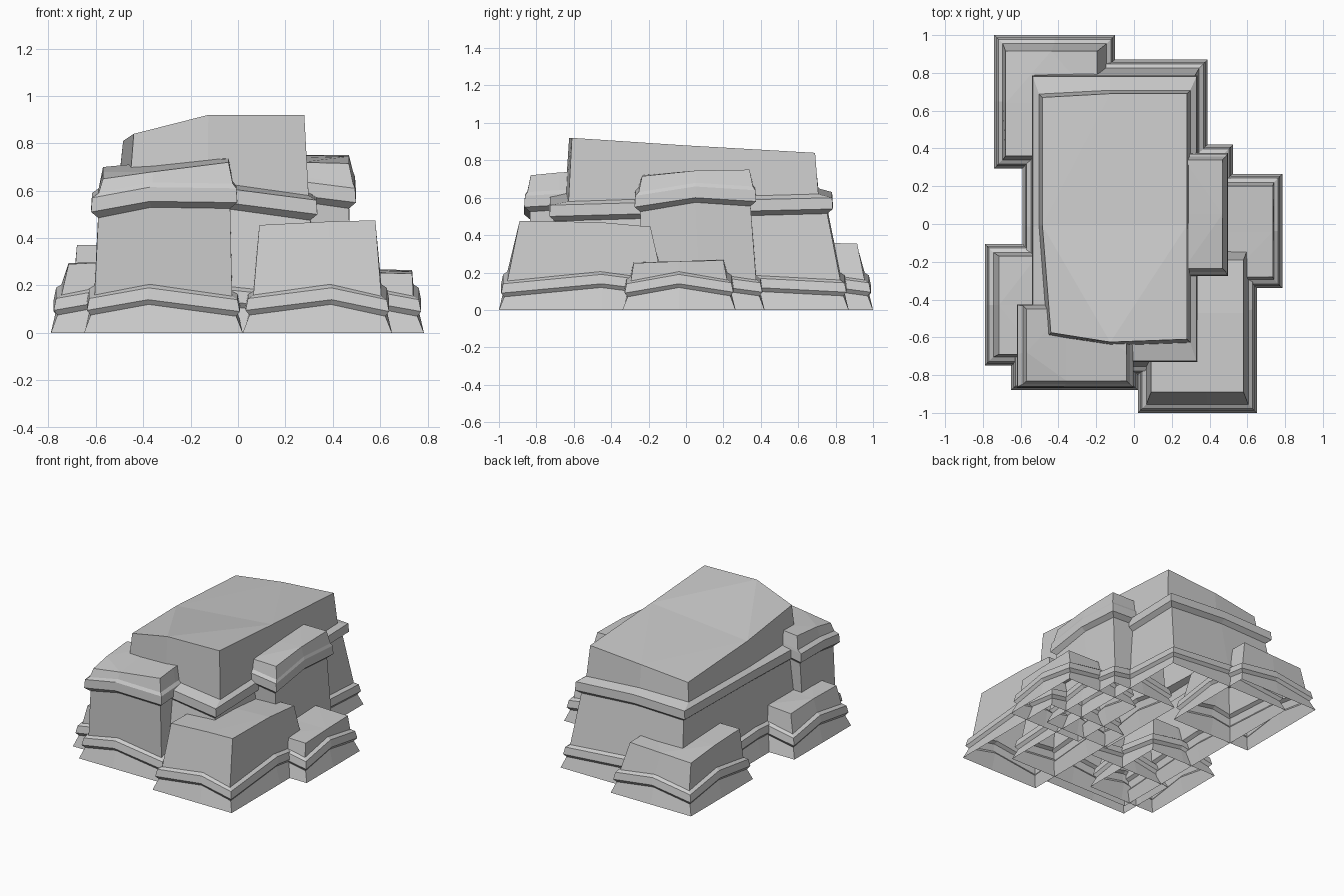
import bpy, bmesh

if "Cube" in bpy.data.objects:
    bpy.data.objects.remove(bpy.data.objects["Cube"])

# point order round a ring: front-left, front, front-right, right, back-right, back, back-left, left
LOW_WAVE = (0, .045, -.005, .045, 0, .04, -.005, .045)


def ring(rect, heights, f=0.5):
    """Rectangle with one extra point on each side."""
    x0, x1, y0, y1 = rect
    xm, ym = x0 + (x1 - x0) * f, y0 + (y1 - y0) * f
    xy = [(x0, y0), (xm, y0), (x1, y0), (x1, ym), (x1, y1), (xm, y1), (x0, y1), (x0, ym)]
    return [(x, y, z) for (x, y), z in zip(xy, heights)]


def inset(rect, d):
    return (rect[0] + d, rect[1] - d, rect[2] + d, rect[3] - d)


def wavy(z, wave, k=1.0):
    return [z + w * k for w in wave]


def rock(name, base, top, top_z, f=0.5, ledge=None, ledge_z=None, skew=()):
    """Open-bottomed rock: flared foot, low ledge, shaft, optional high ledge, cap."""
    rings = [ring(base, [0] * 8, f),
             ring(inset(base, .028), wavy(.075, LOW_WAVE), f),
             ring(inset(base, .012), wavy(.095, LOW_WAVE), f),
             ring(inset(base, .022), wavy(.145, LOW_WAVE), f),
             ring(inset(base, .045), wavy(.16, LOW_WAVE), f)]
    if ledge:
        rings += [ring(inset(ledge, .03), wavy(-.035, ledge_z), f),
                  ring(ledge, wavy(-.01, ledge_z), f),
                  ring(inset(ledge, .004), wavy(.05, ledge_z), f),
                  ring(inset(top, -.018), wavy(.07, ledge_z), f)]
    rings.append(ring(top, top_z, f))
    # shift single corners of the cap
    for r in rings[-2:] if skew else []:
        for i, dx, dy in skew:
            r[i] = (r[i][0] + dx, r[i][1] + dy, r[i][2])

    bm = bmesh.new()
    loops = [[bm.verts.new(p) for p in r] for r in rings]
    for a, b in zip(loops, loops[1:]):
        for i in range(8):
            j = (i + 1) % 8
            bm.faces.new((a[i], a[j], b[j], b[i]))
    cap = bm.faces.new(loops[-1])
    bmesh.ops.triangulate(bm, faces=[cap])
    me = bpy.data.meshes.new(name)
    bm.to_mesh(me)
    bm.free()
    ob = bpy.data.objects.new(name, me)
    bpy.context.collection.objects.link(ob)
    return ob


# tall rocks with a second ledge
rock("main_rock", (-.59, .39, -.80, .87), (-.485, .28, -.625, .69),
     (.84, .92, .92, .88, .84, .81, .77, .81), .47,
     (-.54, .335, -.73, .785), (.54, .57, .51, .53, .55, .58, .57, .56),
     skew=((0, .045, .05), (2, 0, .015), (6, 0, -.02)))
rock("front_left_rock", (-.65, .02, -.88, -.42), (-.57, -.04, -.83, -.45),
     (.65, .68, .72, .735, .745, .72, .70, .68), .4,
     (-.62, -.003, -.865, -.425), (.52, .565, .56, .57, .57, .58, .54, .54))
rock("right_tall_rock", (.0, .525, -.28, .42), (.06, .468, -.235, .34),
     (.70, .72, .715, .745, .75, .75, .74, .73), .5,
     (.02, .498, -.275, .375), (.55, .59, .56, .61, .59, .60, .56, .58))

# low rocks round the foot
rock("front_right_rock", (.02, .65, -1.0, -.08), (.09, .58, -.89, -.19),
     (.455, .47, .475, .47, .445, .44, .43, .45), .6)
rock("right_low_rock", (.2, .785, -.34, .265), (.26, .735, -.28, .20),
     (.25, .255, .25, .26, .265, .27, .265, .26))
rock("back_left_rock", (-.74, -.1, .295, 1.0), (-.68, -.195, .36, .915),
     (.37, .37, .36, .36, .355, .345, .335, .36), .5)
rock("left_low_rock", (-.79, -.25, -.75, -.105), (-.715, -.31, -.69, -.17),
     (.29, .30, .30, .30, .30, .30, .285, .295))
